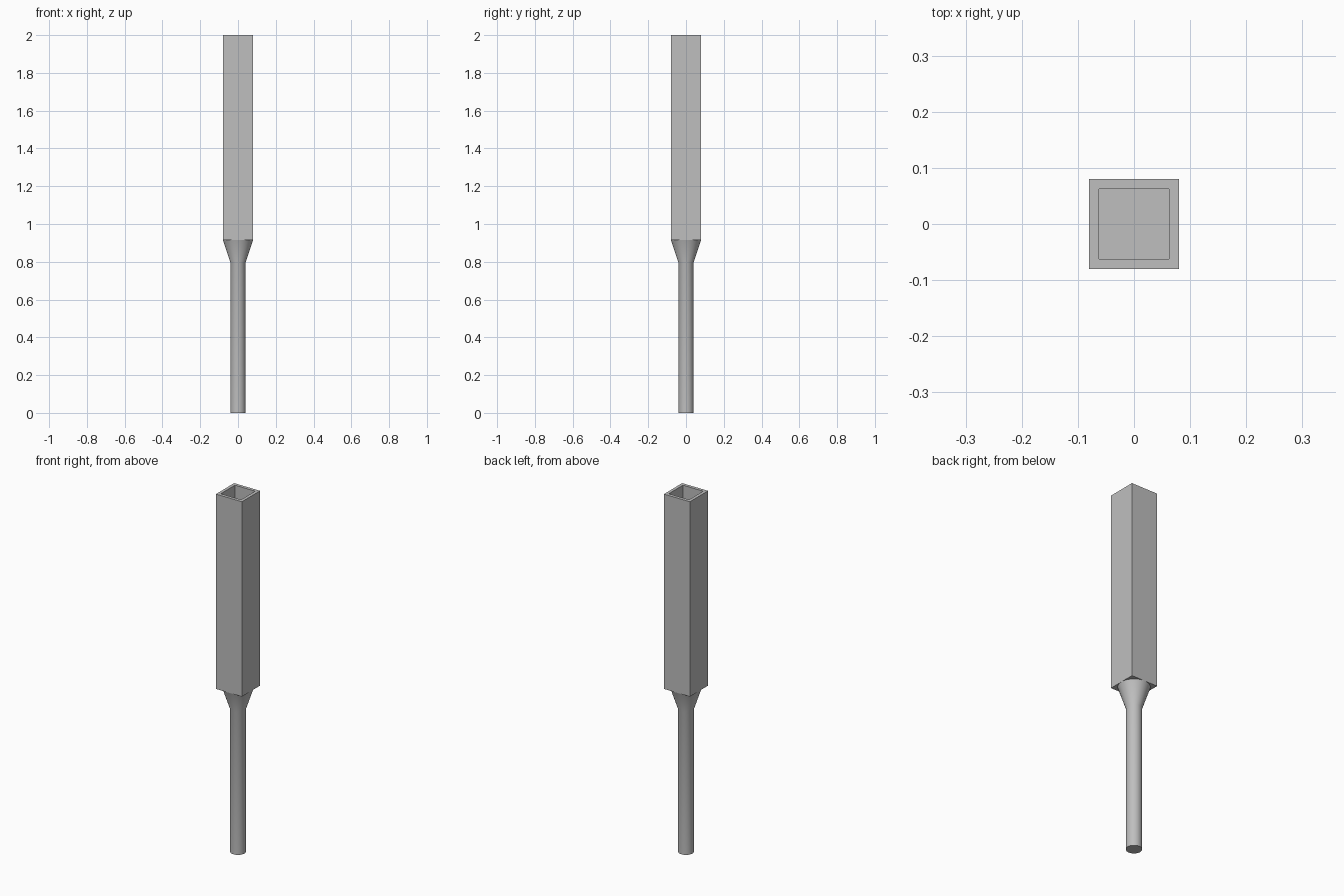
import bpy
import bmesh

cube = bpy.data.objects.get("Cube")
if cube:
    bpy.data.objects.remove(cube, do_unlink=True)

HALF, BORE = 0.08, 0.055        # outer and inner half widths of the square tube
SHAFT_R = 0.04
NECK_Z, TUBE_Z, TOP_Z = 0.795, 0.915, 2.0
SIDES = 48

grey = bpy.data.materials.new("plain_grey")
grey.use_nodes = True
colour = (0.52, 0.52, 0.52, 1)
grey.diffuse_color = colour
grey.node_tree.nodes["Principled BSDF"].inputs["Base Color"].default_value = colour


def add_object(name, bm):
    bmesh.ops.recalc_face_normals(bm, faces=bm.faces)
    mesh = bpy.data.meshes.new(name)
    bm.to_mesh(mesh)
    bm.free()
    mesh.materials.append(grey)
    obj = bpy.data.objects.new(name, mesh)
    bpy.context.collection.objects.link(obj)
    return obj


# Square tube, open at the top, standing on the flared neck
bm = bmesh.new()
bmesh.ops.create_cube(bm, size=1)
for v in bm.verts:
    v.co.x *= 2 * HALF
    v.co.y *= 2 * HALF
    v.co.z = TOP_Z if v.co.z > 0 else TUBE_Z
top = [f for f in bm.faces if f.calc_center_median().z > TOP_Z - 0.01]
bmesh.ops.inset_individual(bm, faces=top, thickness=HALF - BORE)
for v in top[0].verts:
    v.co.z = TOP_Z
# Sink the bore to the floor of the tube
bore = bmesh.ops.extrude_face_region(bm, geom=top)["geom"]
for v in (g for g in bore if isinstance(g, bmesh.types.BMVert)):
    v.co.z = TUBE_Z + 0.002
bmesh.ops.delete(bm, geom=[f for f in top if f.is_valid], context="FACES_ONLY")
add_object("square_tube", bm)

# Round shaft flaring into the tube
bm = bmesh.new()
rings = []
for radius, z in ((SHAFT_R, 0), (SHAFT_R, NECK_Z), (HALF, TUBE_Z)):
    ring = bmesh.ops.create_circle(bm, segments=SIDES, radius=radius)["verts"]
    for v in ring:
        v.co.z = z
    rings.append(ring)
for low, high in zip(rings, rings[1:]):
    for i in range(SIDES):
        j = (i + 1) % SIDES
        bm.faces.new((low[i], low[j], high[j], high[i]))
bm.faces.new(rings[0])
shaft = add_object("round_shaft", bm)

bpy.ops.object.select_all(action="DESELECT")
shaft.select_set(True)
bpy.context.view_layer.objects.active = shaft
bpy.ops.object.shade_smooth_by_angle(angle=0.6)
